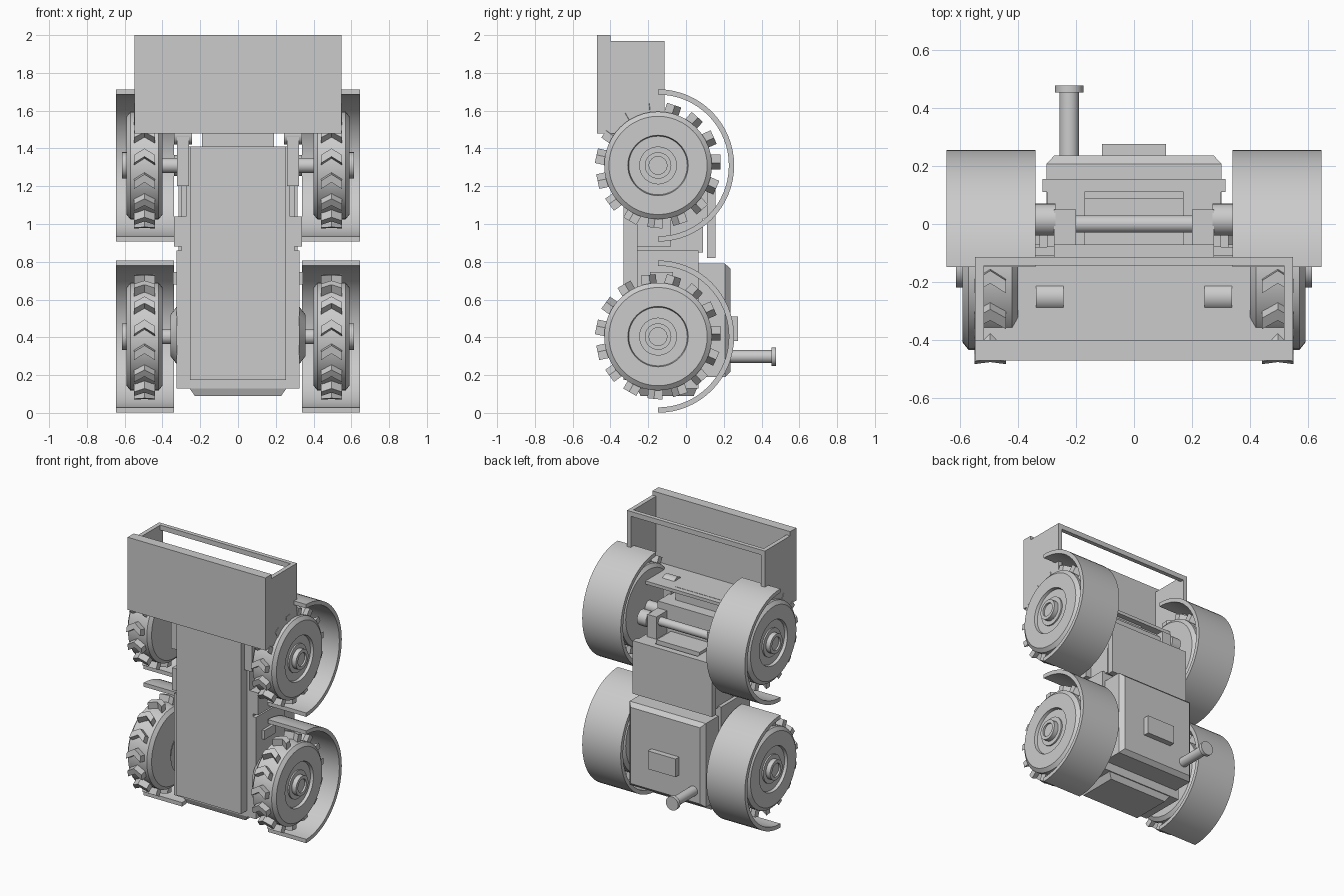
import bpy, bmesh, math
from mathutils import Matrix, Vector

cube = bpy.data.objects.get("Cube")
if cube:
    bpy.data.objects.remove(cube, do_unlink=True)

grey = bpy.data.materials.new("plain_grey")
grey.use_nodes = True
grey.diffuse_color = (0.6, 0.6, 0.6, 1)
grey.node_tree.nodes["Principled BSDF"].inputs["Base Color"].default_value = (0.6, 0.6, 0.6, 1)


def finish(name, bm, smooth=False):
    """Turn a bmesh into a named grey object."""
    bmesh.ops.recalc_face_normals(bm, faces=bm.faces)
    mesh = bpy.data.meshes.new(name)
    bm.to_mesh(mesh)
    bm.free()
    mesh.materials.append(grey)
    ob = bpy.data.objects.new(name, mesh)
    bpy.context.collection.objects.link(ob)
    if smooth:
        bpy.ops.object.select_all(action='DESELECT')
        ob.select_set(True)
        bpy.context.view_layer.objects.active = ob
        bpy.ops.object.shade_smooth_by_angle(angle=math.radians(30))
    return ob


def box(name, x, y, z, taper=None):
    """Box from ranges; taper=(axis, sign, scale) shrinks one end about its centre."""
    bm = bmesh.new()
    bmesh.ops.create_cube(bm, size=1)
    for v in bm.verts:
        if taper and v.co[taper[0]] * taper[1] > 0:
            for a in range(3):
                if a != taper[0]:
                    v.co[a] *= taper[2]
        v.co = Vector([(r[0] + r[1]) / 2 + c * (r[1] - r[0]) for r, c in zip((x, y, z), v.co)])
    return finish(name, bm)


def pair(name, x, y, z, taper=None):
    """Mirrored boxes on the left and right."""
    box("left_" + name, x, y, z, taper)
    box("right_" + name, (-x[1], -x[0]), y, z, taper)


def cylinder(name, axis, centre, radius, length, tip=None):
    bm = bmesh.new()
    bmesh.ops.create_cone(bm, cap_ends=True, segments=32, radius1=radius,
                          radius2=radius if tip is None else tip, depth=length)
    direction = Vector(axis).to_track_quat('Z', 'Y').to_matrix().to_4x4()
    bm.transform(Matrix.Translation(centre) @ direction)
    return finish(name, bm, True)


def lathe(name, profile, centre, start, sweep, steps, closed):
    """Spin an (x, radius) profile about the wheel axis."""
    bm = bmesh.new()
    verts = [bm.verts.new((x, 0, r)) for x, r in profile]
    edges = [bm.edges.new(p) for p in zip(verts, verts[1:])]
    geom = verts + edges
    if closed:
        edges.append(bm.edges.new((verts[-1], verts[0])))
        geom = verts + edges + [bm.faces.new(verts)]
    bmesh.ops.rotate(bm, verts=verts, matrix=Matrix.Rotation(start, 3, 'X'))
    bmesh.ops.spin(bm, geom=geom, cent=(0, 0, 0), axis=(1, 0, 0), angle=sweep, steps=steps)
    bmesh.ops.remove_doubles(bm, verts=bm.verts, dist=0.0001)
    bm.transform(Matrix.Translation(centre))
    return finish(name, bm, True)


def treads(name, centre, count=15):
    """Ring of chevron blocks around the tyre."""
    bm = bmesh.new()
    for k in range(count):
        turn = Matrix.Rotation(math.radians(12) + k * math.tau / count, 3, 'X')
        rings = []
        for x, drop in ((-0.055, -0.035), (0, 0), (0.055, -0.035)):
            ring = []
            for r, t in ((0.27, -0.022), (0.33, -0.022), (0.33, 0.022), (0.27, 0.022)):
                ring.append(bm.verts.new(Vector(centre) + turn @ Vector((x, -r, t + drop))))
            rings.append(ring)
        for a, b in zip(rings, rings[1:]):
            for i in range(4):
                j = (i + 1) % 4
                bm.faces.new((a[i], a[j], b[j], b[i]))
        bm.faces.new(rings[0])
        bm.faces.new(rings[-1])
    return finish(name, bm)


# Wheels, treads and half-ring fenders
AXLE_Y = -0.148
tyre = [(0.60, 0), (0.60, 0.047), (0.613, 0.047), (0.613, 0.07), (0.58, 0.07),
        (0.58, 0.10), (0.57, 0.10), (0.57, 0.155), (0.59, 0.16), (0.59, 0.26),
        (0.57, 0.285), (0.42, 0.285), (0.40, 0.26), (0.40, 0)]
guard = [(0.34, 0.375), (0.645, 0.375), (0.645, 0.403), (0.34, 0.403)]
for level, z in (("lower", 0.404), ("upper", 1.31)):
    for side, s in (("left", 1), ("right", -1)):
        tag = f"{level}_{side}_"
        lathe(tag + "wheel", [(s * x, r) for x, r in tyre], (0, AXLE_Y, z), 0, math.tau, 48, False)
        treads(tag + "treads", (s * 0.495, AXLE_Y, z))
        lathe(tag + "fender", [(s * x, r) for x, r in guard], (0, AXLE_Y, z),
              0, -math.pi, 32, True)
    cylinder(level + "_axle", (1, 0, 0), (0, AXLE_Y, z), 0.04, 0.82)
for side, s in (("left", 1), ("right", -1)):
    cylinder(side + "_axle_housing", (s, 0, 0), (s * 0.34, AXLE_Y, 0.41), 0.155, 0.035, 0.11)
    cylinder(side + "_pivot_cap", (s, 0, 0), (s * 0.305, 0.015, 1.31), 0.055, 0.07)

# Main body
box("hood_plate", (-0.255, 0.255), (-0.33, -0.25), (0.175, 1.41))
box("lower_body", (-0.325, 0.325), (-0.26, 0.065), (0.13, 0.86))
box("bottom_skid", (-0.26, 0.26), (-0.26, 0.06), (0.09, 0.135), (2, -1, 0.88))
box("waist", (-0.30, 0.30), (-0.26, 0.09), (0.85, 1.04))
pair("waist_flange", (0.28, 0.34), (-0.26, -0.08), (0.88, 1.04))
pair("body_lug", (0.31, 0.345), (-0.19, -0.07), (0.68, 0.745))
box("upper_body", (-0.275, 0.275), (-0.26, -0.07), (1.03, 1.41))
box("seat_block", (-0.17, 0.17), (-0.08, 0.09), (1.03, 1.22))
pair("side_bracket", (0.17, 0.30), (-0.08, 0.115), (1.03, 1.2))
pair("bracket_post", (0.20, 0.275), (-0.08, 0.05), (1.19, 1.36))
cylinder("cross_bar", (1, 0, 0), (0, 0, 1.31), 0.03, 0.56)

# Rear panel and engine box
box("rear_panel", (-0.315, 0.315), (0.11, 0.155), (0.82, 1.2))
box("engine_box", (-0.302, 0.302), (0.06, 0.207), (0.19, 0.79))
box("engine_cover", (-0.302, 0.302), (0.207, 0.235), (0.19, 0.79), (1, 1, 0.91))
box("cover_plate", (-0.11, 0.11), (0.23, 0.275), (0.38, 0.51))
cylinder("exhaust_pipe", (0, 1, 0), (-0.223, 0.34, 0.298), 0.034, 0.24)
cylinder("exhaust_flange", (0, 1, 0), (-0.223, 0.465, 0.298), 0.049, 0.025)

# Lift arms and neck under the bucket
pair("lift_arm", (0.26, 0.322), (-0.30, -0.20), (1.2, 1.46))
for side, s in (("left", 1), ("right", -1)):
    cylinder(side + "_arm_roller", (1, 0, 0), (s * 0.29, -0.25, 1.47), 0.05, 0.095)
box("bucket_neck", (-0.19, 0.19), (-0.25, -0.15), (1.4, 1.505))

# Bucket: tall front, side walls, floor and an open framed back
box("bucket_front", (-0.547, 0.547), (-0.47, -0.40), (1.48, 2.0))
pair("bucket_side", (0.517, 0.547), (-0.40, -0.113), (1.48, 1.97))
box("bucket_floor", (-0.52, 0.52), (-0.40, -0.113), (1.48, 1.503))
box("bucket_rear_rail", (-0.52, 0.52), (-0.143, -0.113), (1.935, 1.97))
